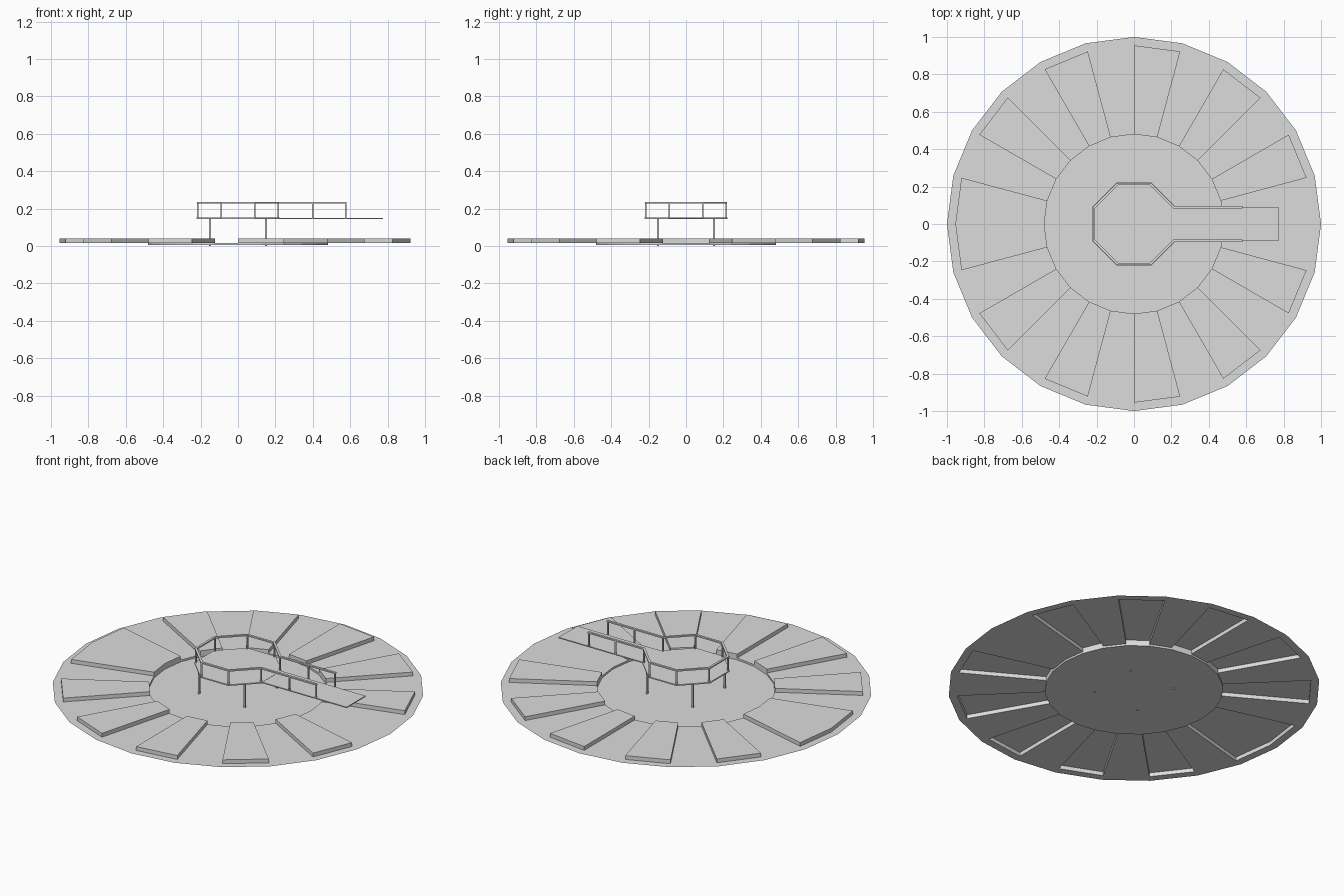
import bpy, bmesh
from math import cos, sin, radians
from mathutils import Vector

old = bpy.data.objects.get("Cube")
if old:
    bpy.data.objects.remove(old, do_unlink=True)

grey = bpy.data.materials.new("light_grey")
grey.use_nodes = True
colour = (0.72, 0.72, 0.72, 1)
grey.diffuse_color = colour
grey.node_tree.nodes["Principled BSDF"].inputs["Base Color"].default_value = colour

SIDES = 24
STEP = 360 / SIDES
R_FLOOR, R_PANEL, R_RIM = 0.48, 0.955, 1.0
Z_FLOOR, Z_LOW, Z_HIGH = 0.006, 0.017, 0.04
Z_DECK, Z_RAIL = 0.148, 0.232


def polar(r, degrees, z):
    return Vector((r * cos(radians(degrees)), r * sin(radians(degrees)), z))


def make(name, bm, merge=True):
    if merge:
        bmesh.ops.remove_doubles(bm, verts=bm.verts, dist=0.0001)
    bmesh.ops.recalc_face_normals(bm, faces=bm.faces)
    mesh = bpy.data.meshes.new(name)
    bm.to_mesh(mesh)
    bm.free()
    mesh.materials.append(grey)
    obj = bpy.data.objects.new(name, mesh)
    bpy.context.collection.objects.link(obj)
    return obj


def face(bm, points):
    return bm.faces.new([bm.verts.new(p) for p in points])


def box(name, low, high):
    bm = bmesh.new()
    bmesh.ops.create_cube(bm, size=1)
    low, high = Vector(low), Vector(high)
    for v in bm.verts:
        v.co = (low + high) / 2 + v.co * (high - low)
    return make(name, bm)


def post(name, x, y, bottom, top, width):
    h = width / 2
    return box(name, (x - h, y - h, bottom), (x + h, y + h, top))


def ring(name, inner, outer, z_inner, z_outer):
    bm = bmesh.new()
    for i in range(SIDES):
        a, b = i * STEP, (i + 1) * STEP
        face(bm, [polar(inner, a, z_inner), polar(outer, a, z_outer),
                  polar(outer, b, z_outer), polar(inner, b, z_inner)])
    return make(name, bm)


# Sunken round floor with its short wall, and the flat outer rim
bm = bmesh.new()
face(bm, [polar(R_FLOOR, i * STEP, Z_FLOOR) for i in range(SIDES)])
make("round_floor", bm)
ring("floor_wall", R_FLOOR, R_FLOOR, Z_FLOOR, Z_LOW)
ring("outer_rim", R_PANEL, R_RIM, Z_LOW, Z_LOW)


# Wedge panels: alternate low and high, mirrored front to back
def is_high(i):
    mirrored = i if i < SIDES // 2 else SIDES - 1 - i
    return mirrored % 2 == 1


for i in range(SIDES):
    a, b = i * STEP, (i + 1) * STEP
    corners = [(R_FLOOR, a), (R_PANEL, a), (R_PANEL, b), (R_FLOOR, b)]
    z = Z_HIGH if is_high(i) else Z_LOW
    bm = bmesh.new()
    face(bm, [polar(r, t, z) for r, t in corners])
    if is_high(i):
        neighbours = [is_high((i - 1) % SIDES), False, is_high((i + 1) % SIDES), False]
        for k, joined in enumerate(neighbours):
            if not joined:
                p, q = corners[k], corners[(k + 1) % len(corners)]
                face(bm, [polar(*p, Z_LOW), polar(*q, Z_LOW),
                          polar(*q, Z_HIGH), polar(*p, Z_HIGH)])
    obj = make("high_panel" if is_high(i) else "low_panel", bm)
    # keep every panel top facing upwards
    if obj.data.polygons[0].normal.z < 0:
        obj.data.flip_normals()

# Octagonal platform deck
C8 = cos(radians(22.5))
bm = bmesh.new()
deck = face(bm, [polar(0.222 / C8, 22.5 + 45 * i, Z_DECK - 0.004) for i in range(8)])
up = bmesh.ops.extrude_face_region(bm, geom=[deck])
bmesh.ops.translate(bm, vec=(0, 0, 0.007),
                    verts=[v for v in up["geom"] if isinstance(v, bmesh.types.BMVert)])
make("platform_deck", bm)

# Straight walkway leading off the platform
box("walkway", (0.2, -0.088, Z_DECK - 0.004), (0.775, 0.088, Z_DECK + 0.002))

# Support legs under the platform
for x in (-0.15, 0.15):
    for y in (-0.15, 0.15):
        post("support_leg", x, y, 0, Z_DECK - 0.003, 0.009)

# Handrail: along the walkway, round the platform and back, with mitred corners
octagon = [polar(0.214 / C8, 22.5 + 45 * i, Z_RAIL) for i in range(8)]
side = octagon[0].y
path = [Vector((0.58, side, Z_RAIL))] + octagon + [Vector((0.58, -side, Z_RAIL))]


def sideways(p, q):
    d = (q - p).normalized()
    return Vector((-d.y, d.x, 0))


bm = bmesh.new()
sections = []
for i, p in enumerate(path):
    n1 = sideways(path[max(i - 1, 0)], path[max(i, 1)])
    n2 = sideways(path[min(i, len(path) - 2)], path[min(i + 1, len(path) - 1)])
    n = (n1 + n2).normalized()
    n *= 0.0065 / n.dot(n1)
    h = Vector((0, 0, 0.004))
    sections.append([bm.verts.new(c) for c in (p + n + h, p - n + h, p - n - h, p + n - h)])
for s, t in zip(sections, sections[1:]):
    for k in range(4):
        m = (k + 1) % 4
        bm.faces.new((s[k], s[m], t[m], t[k]))
bm.faces.new(sections[0])
bm.faces.new(sections[-1])
make("handrail", bm)

# Rail posts at platform corners and along the walkway
for p in octagon:
    post("platform_rail_post", p.x, p.y, Z_DECK, Z_RAIL, 0.008)
for x in (0.4, 0.575):
    for y in (-side, side):
        post("walkway_rail_post", x, y, Z_DECK, Z_RAIL, 0.008)
